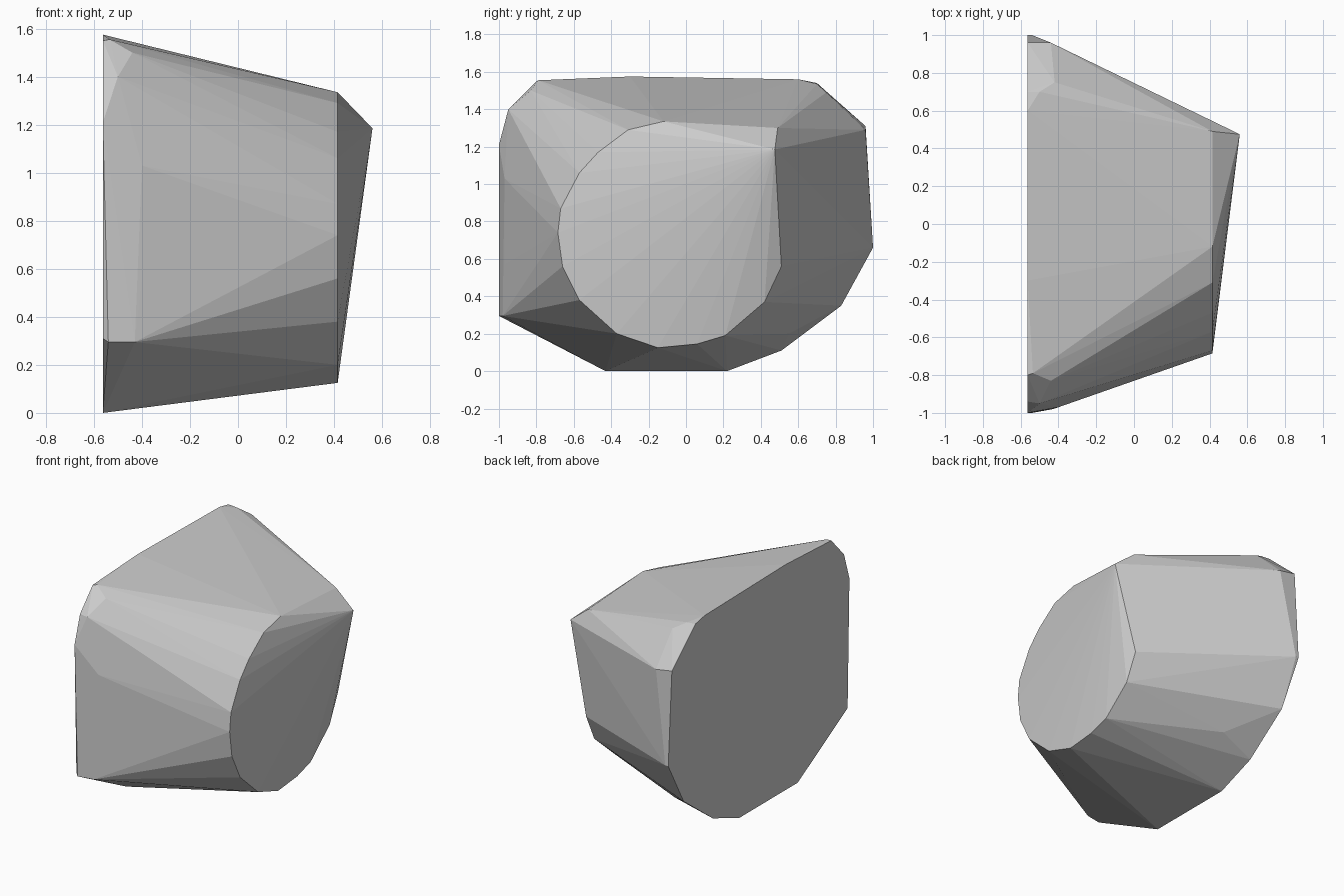
import bpy
import bmesh

if "Cube" in bpy.data.objects:
    bpy.data.objects.remove(bpy.data.objects["Cube"])

grey = bpy.data.materials.new("stone grey")
grey.use_nodes = True
colour = (0.6, 0.6, 0.6, 1)
grey.diffuse_color = colour
grey.node_tree.nodes["Principled BSDF"].inputs["Base Color"].default_value = colour

# Flat back outline (y, z)
back = [(-0.98, 0.31), (-1, 1.21), (-0.94, 1.4), (-0.8, 1.55), (-0.3, 1.575),
        (0.6, 1.56), (0.7, 1.54), (0.96, 1.31), (1, 0.66), (0.83, 0.35),
        (0.51, 0.11), (0.22, 0), (-0.43, 0)]
# Rounded front face outline (y, z)
front = [(0.49, 1.3), (-0.12, 1.335), (-0.31, 1.29), (-0.47, 1.17), (-0.57, 1.06),
         (-0.67, 0.87), (-0.685, 0.74), (-0.66, 0.56), (-0.57, 0.38), (-0.37, 0.2),
         (-0.15, 0.125), (0.06, 0.145), (0.21, 0.19), (0.42, 0.37), (0.51, 0.56),
         (0.515, 0.65)]
# Raised peak, then bevelled rim corners (x, y, z)
corners = [(0.56, 0.475, 1.185),
           (-0.54, -1, 0.295), (-0.43, -0.98, 0.295), (-0.4, -0.97, 0.57),
           (-0.4, -0.97, 1.03), (-0.5, -0.95, 1.4), (-0.44, -0.83, 1.5),
           (-0.535, -0.79, 1.555), (-0.5, 0.7, 1.535), (-0.42, 0.75, 1.49),
           (-0.54, 1, 0.66), (-0.44, 0.96, 1.29), (-0.3, 0.55, 0.2)]

# Faceted solid wrapped around the outlines
bm = bmesh.new()
points = [(-0.563, y, z) for y, z in back] + [(0.415, y, z) for y, z in front] + corners
for p in points:
    bm.verts.new(p)
hull = bmesh.ops.convex_hull(bm, input=bm.verts)
loose = [v for v in bm.verts if not v.link_faces]
bmesh.ops.delete(bm, geom=loose, context="VERTS")
bmesh.ops.recalc_face_normals(bm, faces=bm.faces)

mesh = bpy.data.meshes.new("faceted_block")
bm.to_mesh(mesh)
bm.free()
mesh.materials.append(grey)
block = bpy.data.objects.new("faceted_block", mesh)
bpy.context.collection.objects.link(block)
